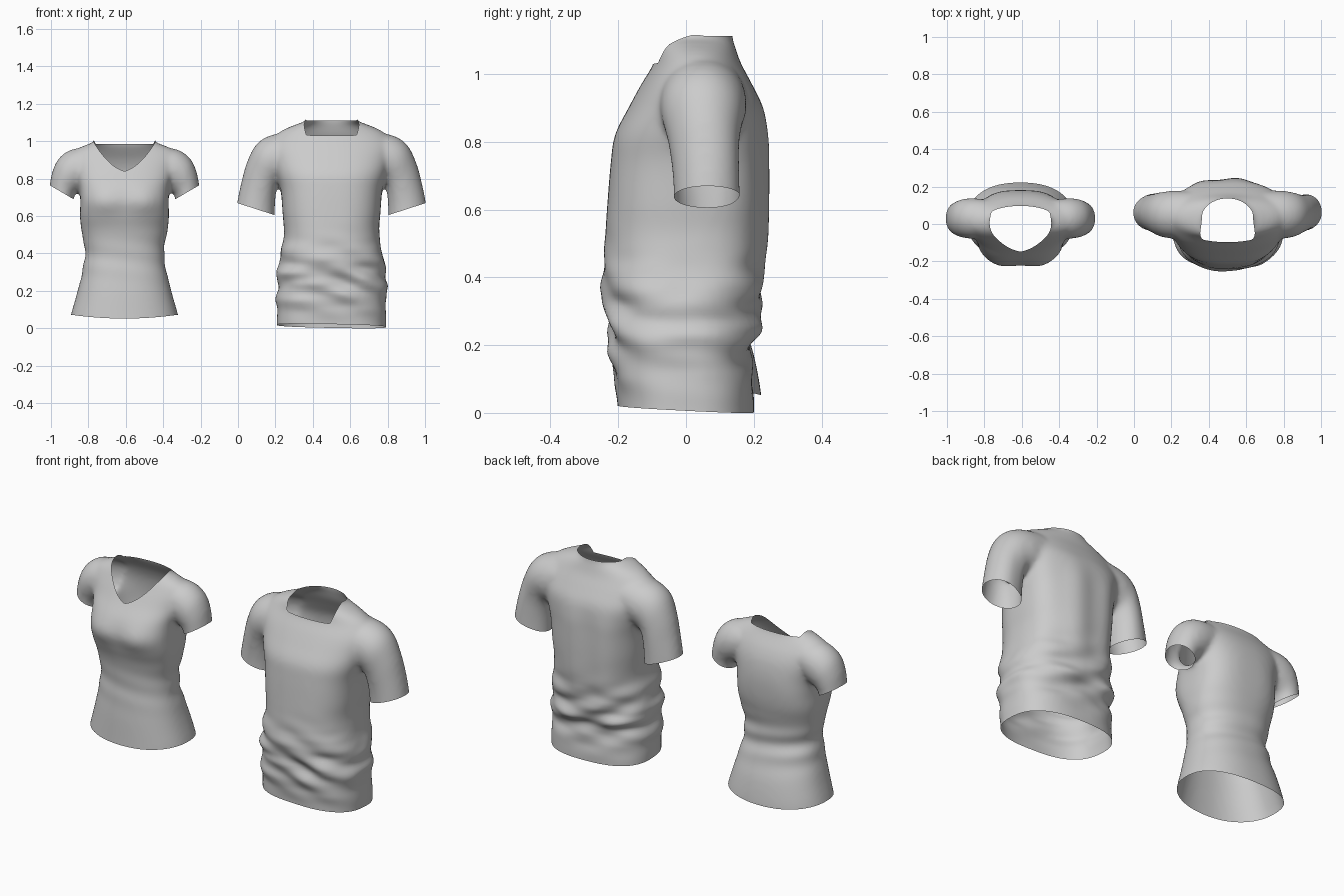
import bpy, bmesh, math
from mathutils import Vector, noise

if "Cube" in bpy.data.objects:
    bpy.data.objects.remove(bpy.data.objects["Cube"])


def spline(rows, steps=5):
    """Catmull-Rom interpolation of a short table of section parameters."""
    out = []
    for i in range(len(rows) - 1):
        p0, p1, p2, p3 = (rows[max(0, min(len(rows) - 1, i + k))] for k in (-1, 0, 1, 2))
        for s in range(steps):
            t = s / steps
            out.append([0.5 * (2 * b + (c - a) * t + (2 * a - 5 * b + 4 * c - d) * t * t
                               + (3 * b - a - 3 * c + d) * t ** 3)
                        for a, b, c, d in zip(p0, p1, p2, p3)])
    return out + [list(rows[-1])]


def spow(v, p):
    return math.copysign(abs(v) ** p, v)


def loft(bm, rings):
    """Closed tube through rings of points."""
    vs = [[bm.verts.new(p) for p in r] for r in rings]
    n = len(vs[0])
    for a, b in zip(vs, vs[1:]):
        for i in range(n):
            j = (i + 1) % n
            bm.faces.new((a[i], a[j], b[j], b[i]))
    bm.faces.new(vs[0])
    bm.faces.new(vs[-1])


ANGLES = [2 * math.pi * i / 56 for i in range(56)]


def torso_ring(z, hw, yf, yb, e):
    yc, hy = (yf + yb) / 2, (yb - yf) / 2
    return [(hw * spow(math.cos(a), 2 / e), yc + hy * spow(math.sin(a), 2 / e), z) for a in ANGLES]


def sleeve_ring(side, xo, zo, xi, zi, yc, yh):
    return [(side * ((xo + xi) / 2 + (xo - xi) / 2 * math.cos(a)), yc + yh * math.sin(a),
             (zo + zi) / 2 + (zo - zi) / 2 * math.cos(a)) for a in ANGLES]


def height_cut(bm, h, remove_above):
    """Trim the cloth along the height field z = h(x, y)."""
    for v in bm.verts:
        v.co.z -= h(v.co.x, v.co.y)
    bmesh.ops.bisect_plane(bm, geom=bm.verts[:] + bm.edges[:] + bm.faces[:], plane_co=(0, 0, 0),
                           plane_no=(0, 0, 1), clear_outer=remove_above, clear_inner=not remove_above)
    for v in bm.verts:
        v.co.z += h(v.co.x, v.co.y)


def sleeve_cut(bm, side, outer, inner, xmin, zmin, zmax):
    faces = [f for f in bm.faces if side * f.calc_center_median().x > xmin
             and zmin < f.calc_center_median().z < zmax]
    geom = set(faces)
    for f in faces:
        geom.update(f.verts)
        geom.update(f.edges)
    dx, dz = outer[0] - inner[0], outer[1] - inner[1]
    bmesh.ops.bisect_plane(bm, geom=list(geom), plane_co=(side * outer[0], 0, outer[1]),
                           plane_no=(-side * dz, 0, dx), clear_inner=True)


def smooth(a, b, t):
    t = max(0, min(1, (t - a) / (b - a)))
    return t * t * (3 - 2 * t)


def make_shirt(name, x, torso, sleeve, folds, neck, hem, cuff):
    # solid body and sleeves, fused into one skin
    bm = bmesh.new()
    loft(bm, [torso_ring(*r) for r in spline(torso)])
    for side in (-1, 1):
        loft(bm, [sleeve_ring(side, *r) for r in spline(sleeve)])
    bmesh.ops.recalc_face_normals(bm, faces=bm.faces)
    raw = bpy.data.meshes.new(name)
    bm.to_mesh(raw)
    bm.free()
    ob = bpy.data.objects.new(name, raw)
    bpy.context.collection.objects.link(ob)
    mod = ob.modifiers.new("fuse", 'REMESH')
    mod.mode = 'VOXEL'
    mod.voxel_size = 0.011
    dg = bpy.context.evaluated_depsgraph_get()
    mesh = bpy.data.meshes.new_from_object(ob.evaluated_get(dg))
    ob.modifiers.clear()

    # soften the joins and press in cloth folds
    bm = bmesh.new()
    bm.from_mesh(mesh)
    for _ in range(7):
        bmesh.ops.smooth_vert(bm, verts=bm.verts, factor=0.5,
                              use_axis_x=True, use_axis_y=True, use_axis_z=True)
    bm.normal_update()
    moves = [(v, v.normal * folds(v.co, v.normal)) for v in bm.verts]
    for v, d in moves:
        v.co += d

    # open the neck, hem and cuffs
    height_cut(bm, neck, True)
    height_cut(bm, hem, False)
    for side in (-1, 1):
        sleeve_cut(bm, side, *cuff)
    for f in bm.faces:
        f.smooth = True
    bm.to_mesh(mesh)
    bm.free()
    ob.data = mesh
    ob.location.x = x
    return ob


def loose_folds(p, n):
    belly = math.exp(-((p.z - 0.27) / 0.15) ** 2) * (1 if abs(p.x) < 0.33 else 0)
    d = belly * 0.008 * math.sin(44 * p.z + 10 * p.x + 2.5 * math.sin(6 * p.x + 3 * p.y))
    d += belly * 0.014 * noise.noise(Vector((p.x * 6, p.y * 6, p.z * 17)))
    d += 0.005 * math.sin(30 * p.x) * max(0, n.y) * smooth(0.3, 0.45, p.z) * smooth(0.95, 0.75, p.z)
    # overhang above the hem band at the back
    d += max(0, n.y) * 0.012 * math.exp(-((p.z - 0.25) / 0.03) ** 2)
    return d


def fitted_folds(p, n):
    waist = math.exp(-((p.z - 0.38) / 0.1) ** 2)
    d = waist * 0.006 * math.sin(48 * p.z + 8 * p.x) * (0.3 + 0.7 * max(0, n.y + 0.4 * abs(n.x)))
    bust = math.exp(-((abs(p.x) - 0.105) / 0.07) ** 2 - ((p.z - 0.68) / 0.07) ** 2)
    return d + 0.010 * bust * max(0, -n.y)


# torso rows: z, half width, front y, back y, squareness
# sleeve rows: outer x, outer z, inner x, inner z, centre y, half depth
make_shirt(
    "loose_tshirt", 0.5,
    [(-0.05, .292, -.20, .20, 2.6), (0.05, .292, -.205, .20, 2.6), (0.18, .292, -.222, .19, 2.6),
     (0.26, .295, -.232, .205, 2.5), (0.38, .278, -.245, .225, 2.5), (0.50, .255, -.24, .238, 2.5),
     (0.62, .262, -.232, .242, 2.6), (0.74, .272, -.222, .242, 2.6), (0.82, .295, -.21, .24, 2.5),
     (0.90, .32, -.17, .228, 2.4), (0.97, .335, -.132, .195, 2.2), (1.03, .30, -.096, .163, 2.1),
     (1.065, .25, -.09, .15, 2), (1.09, .19, -.09, .142, 2), (1.115, .135, -.09, .136, 2),
     (1.18, .125, -.09, .135, 2)],
    [(.22, 1.05, .18, .82, .05, .125), (.33, 1.03, .24, .79, .05, .128), (.405, .98, .285, .77, .05, .12),
     (.455, .88, .297, .72, .055, .107), (.487, .76, .302, .66, .06, .1),
     (.505, .67, .304, .605, .062, .098), (.514, .61, .305, .55, .062, .098)],
    loose_folds,
    lambda x, y: 1.03 + 0.082 * smooth(-.10, .04, y) + 3 * max(0, abs(x) - .135),
    lambda x, y: 0.012 - 0.05 * y - 0.02 * x,
    ((.505, .67), (.304, .605), .286, .5, .75))

make_shirt(
    "fitted_v_neck_tshirt", -0.607,
    [(0.0, .30, -.19, .225, 2.3), (0.07, .287, -.185, .22, 2.3), (0.18, .256, -.178, .198, 2.3),
     (0.30, .226, -.168, .16, 2.3), (0.41, .211, -.163, .14, 2.3), (0.52, .23, -.178, .155, 2.4),
     (0.60, .238, -.203, .172, 2.7), (0.68, .236, -.222, .18, 2.9), (0.76, .243, -.20, .18, 2.7),
     (0.84, .272, -.148, .168, 2.4), (0.90, .295, -.112, .145, 2.2), (0.945, .28, -.085, .118, 2.1),
     (0.975, .22, -.07, .10, 2.1), (1.0, .165, -.06, .092, 2.2), (1.07, .15, -.06, .09, 2.2)],
    [(.20, .965, .17, .78, .03, .1), (.285, .955, .22, .745, .03, .108), (.35, .91, .255, .725, .03, .104),
     (.385, .84, .267, .71, .03, .095), (.40, .765, .272, .69, .03, .088), (.407, .715, .275, .645, .03, .086)],
    fitted_folds,
    lambda x, y: ((0.84 + .25 * abs(x) + 4.2 * x * x) * (1 - smooth(-.03, .06, y))
                  + (0.985 + 3 * max(0, abs(x) - .155)) * smooth(-.03, .06, y)),
    lambda x, y: 0.052 + 0.25 * x * x,
    ((.40, .765), (.272, .69), .254, .6, .8))
